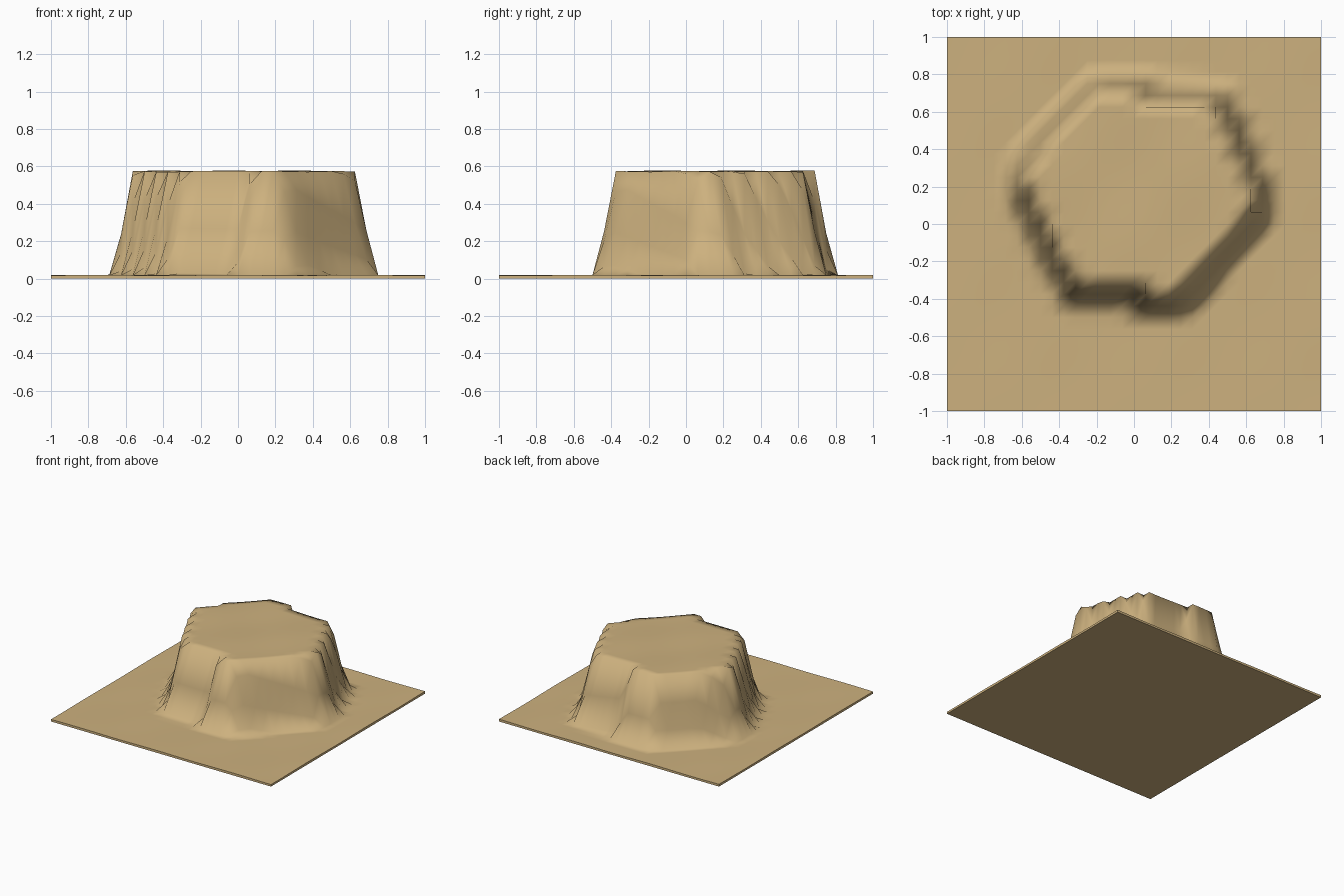
import bpy, bmesh, math
from mathutils import Vector

if "Cube" in bpy.data.objects:
    bpy.data.objects.remove(bpy.data.objects["Cube"])

# Mid-slope outline of the plateau
OUTLINE = [Vector(p) for p in (
    (-0.22, 0.75), (0.02, 0.75), (0.1, 0.70), (0.44, 0.69), (0.51, 0.6), (0.63, 0.3),
    (0.69, 0.18), (0.69, 0.06), (0.31, -0.38), (0.23, -0.44), (0.06, -0.44),
    (0.0, -0.38), (-0.33, -0.38), (-0.45, -0.18), (-0.56, 0.05), (-0.63, 0.2),
    (-0.62, 0.3), (-0.47, 0.5))]
N = 32
STEP = 2 / N


def outline_distance(p):
    """Signed distance to the outline, negative inside."""
    best, inside = 9.0, False
    for a, b in zip(OUTLINE, OUTLINE[1:] + OUTLINE[:1]):
        e = b - a
        t = max(0, min(1, (p - a).dot(e) / e.length_squared))
        best = min(best, (p - a - e * t).length)
        if (a.y > p.y) != (b.y > p.y) and p.x < a.x + (p.y - a.y) * e.x / e.y:
            inside = not inside
    return -best if inside else best


def height(x, y):
    d = outline_distance(Vector((x, y)))
    ripple = 0.004 * math.sin(9 * x + 2) * math.cos(8 * y + 1)
    low, mid, high = 0.018, 0.24, 0.574
    w = 0.06
    if d >= 0:
        h = mid + (low - mid) * min(1, d / w)
    else:
        h = mid + (high - mid) * min(1, -d / w)
    return h + ripple * (1 if d < 0 else 0.4)


sand = bpy.data.materials.new("sand")
sand.diffuse_color = (0.61, 0.44, 0.21, 1)
sand.use_nodes = True
sand.node_tree.nodes["Principled BSDF"].inputs["Base Color"].default_value = sand.diffuse_color

# Height field surface, triangulated along one diagonal
bm = bmesh.new()
grid = []
for j in range(N + 1):
    row = []
    for i in range(N + 1):
        x, y = -1 + i * STEP, -1 + j * STEP
        row.append(bm.verts.new((x, y, height(x, y))))
    grid.append(row)
for j in range(N):
    for i in range(N):
        a, b = grid[j][i], grid[j][i + 1]
        c, d = grid[j + 1][i + 1], grid[j + 1][i]
        for tri in ((a, b, c), (a, c, d)):
            bm.faces.new(tri).smooth = True

# Skirt and flat underside
rim = (grid[0][:-1] + [r[-1] for r in grid[:-1]]
       + grid[-1][:0:-1] + [r[0] for r in grid[:0:-1]])
under = [bm.verts.new((v.co.x, v.co.y, 0)) for v in rim]
n = len(rim)
for k in range(n):
    m = (k + 1) % n
    bm.faces.new((rim[k], under[k], under[m], rim[m]))
bm.faces.new(under[::-1])
bmesh.ops.recalc_face_normals(bm, faces=bm.faces)
for e in bm.edges:
    if any(not f.smooth for f in e.link_faces):
        e.smooth = False

mesh = bpy.data.meshes.new("plateau_terrain")
bm.to_mesh(mesh)
bm.free()
mesh.materials.append(sand)
bpy.context.collection.objects.link(bpy.data.objects.new("plateau_terrain", mesh))
